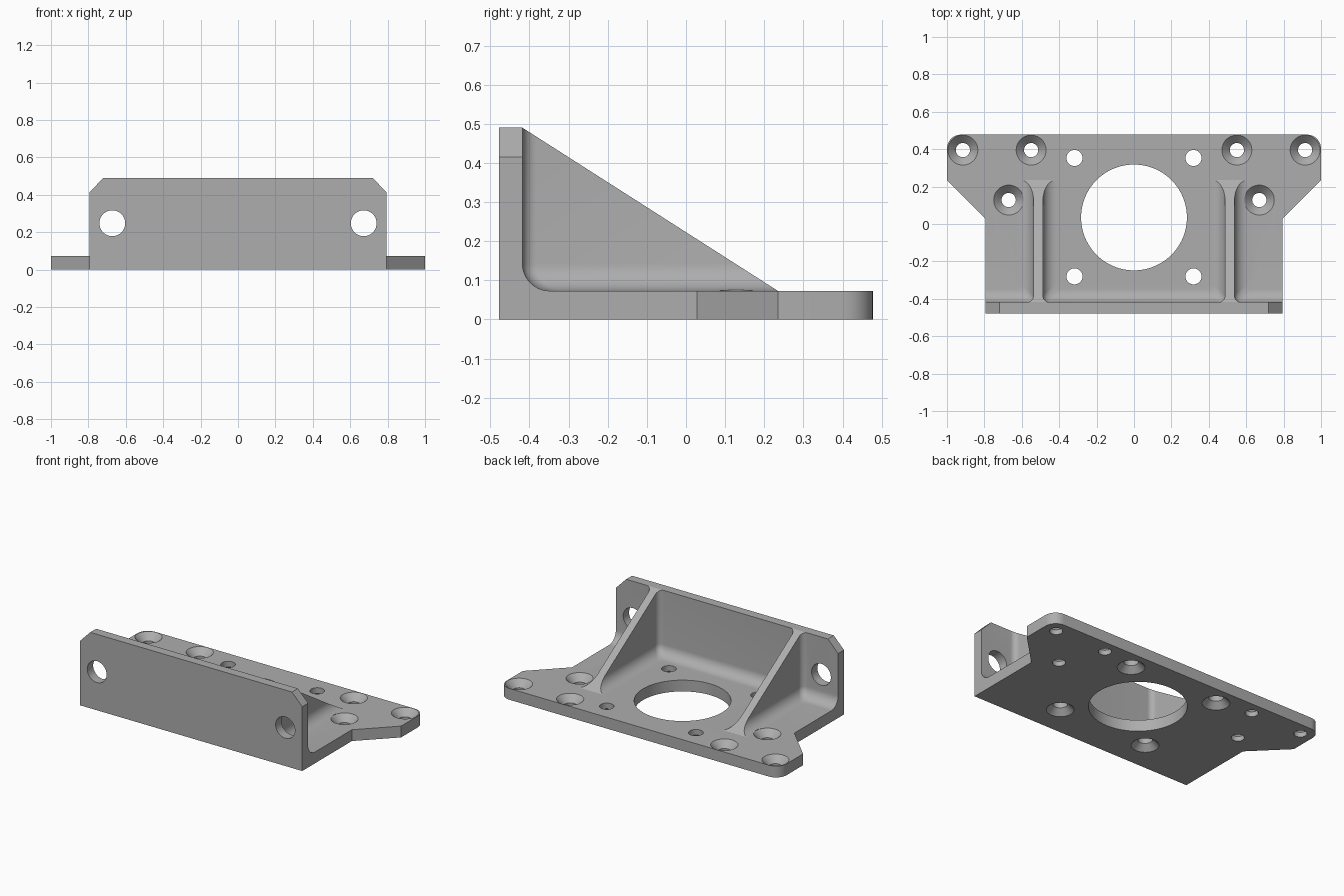
import bpy, bmesh
from math import sin, cos, pi, radians
from mathutils import Matrix, Vector

cube = bpy.data.objects.get("Cube")
if cube:
    bpy.data.objects.remove(cube, do_unlink=True)

PLATE, TOP, FRONT, BACK, HALF = 0.073, 0.49, -0.478, 0.478, 0.793
WALL_IN, RIB_END, FILLET, CORNER = -0.418, 0.235, 0.07, 0.035

grey = bpy.data.materials.new("plain grey")
grey.use_nodes = True
grey.diffuse_color = (0.42, 0.42, 0.42, 1)
grey.node_tree.nodes["Principled BSDF"].inputs["Base Color"].default_value = grey.diffuse_color


def make_object(name, bm):
    bmesh.ops.recalc_face_normals(bm, faces=bm.faces[:])
    mesh = bpy.data.meshes.new(name)
    bm.to_mesh(mesh)
    bm.free()
    mesh.materials.append(grey)
    obj = bpy.data.objects.new(name, mesh)
    bpy.context.collection.objects.link(obj)
    return obj


def loft(bm, rings):
    """Skin a stack of equal-length point rings and cap both ends."""
    rows = [[bm.verts.new(p) for p in ring] for ring in rings]
    n = len(rows[0])
    for a, b in zip(rows, rows[1:]):
        for i in range(n):
            j = (i + 1) % n
            bm.faces.new((a[i], a[j], b[j], b[i]))
    bm.faces.new(rows[0][::-1])
    bm.faces.new(rows[-1])


def lathe(bm, profile, matrix, sides=48):
    """Round cutter from (radius, height) pairs."""
    loft(bm, [[matrix @ Vector((r * cos(2 * pi * i / sides), r * sin(2 * pi * i / sides), h))
               for i in range(sides)] for r, h in profile])


def rounded_rect(x0, x1, y0, y1, r, z, steps=8):
    centres = [(x1 - r, y1 - r), (x0 + r, y1 - r), (x0 + r, y0 + r), (x1 - r, y0 + r)]
    return [(cx + r * cos(a), cy + r * sin(a), z)
            for q, (cx, cy) in enumerate(centres)
            for a in [(q + k / steps) * pi / 2 for k in range(steps + 1)]]


def pocket(bm, x0, x1, steps=10):
    """Milled pocket with a rounded floor edge, open to the back."""
    rings = []
    for k in range(steps + 1):
        t = k / steps * pi / 2
        inset, z = FILLET * (1 - sin(t)), PLATE + FILLET * (1 - cos(t))
        rings.append(rounded_rect(x0 + inset, x1 - inset, WALL_IN + inset, 1.2, CORNER, z))
    rings.append([(x, y, 1) for x, y, z in rings[-1]])
    loft(bm, rings)


def boolean(target, tool, operation):
    mod = target.modifiers.new(operation, 'BOOLEAN')
    mod.operation, mod.solver, mod.object = operation, 'EXACT', tool
    bpy.ops.object.select_all(action='DESELECT')
    bpy.context.view_layer.objects.active = target
    target.select_set(True)
    bpy.ops.object.modifier_apply(modifier=mod.name)
    bpy.data.objects.remove(tool, do_unlink=True)


# Upright wall and rib stock: side profile pushed across the width
bm = bmesh.new()
side = [(FRONT, 0), (FRONT, TOP), (WALL_IN, TOP), (RIB_END, PLATE), (RIB_END, 0)]
loft(bm, [[(x, y, z) for y, z in side] for x in (-HALF, HALF)])
for s in (-1, 1):  # clipped top corners
    cut = bmesh.ops.bisect_plane(bm, geom=bm.verts[:] + bm.edges[:] + bm.faces[:],
                                 plane_co=(s * HALF, 0, 0.415), plane_no=(s * 0.075, 0, 0.073),
                                 clear_outer=True)
    bmesh.ops.holes_fill(bm, edges=[e for e in bm.edges if e.is_boundary])
bracket = make_object("mounting_bracket", bm)

# Pockets either side of the two ribs
for x0, x1 in ((-0.487, 0.487), (0.537, 1.5), (-1.5, -0.537)):
    bm = bmesh.new()
    pocket(bm, x0, x1)
    boolean(bracket, make_object("pocket_cutter", bm), 'DIFFERENCE')

# Base plate with flared, rounded ears
R = 0.075
half = [(HALF, FRONT), (HALF, 0.028), (1, RIB_END)]
half += [(1 - R + R * cos(k * pi / 16), BACK - R + R * sin(k * pi / 16)) for k in range(9)]
outline = half + [(-x, y) for x, y in reversed(half)]
bm = bmesh.new()
loft(bm, [[(x, y, z) for x, y in outline] for z in (0, PLATE)])
boolean(bracket, make_object("base_plate", bm), 'UNION')

# Centre bore, countersunk holes from above and below, wall holes
LOW, HIGH = -0.1, 0.2
bm = bmesh.new()
lathe(bm, [(0.283, LOW), (0.283, HIGH)], Matrix.Translation((0, 0.035, 0)), 96)
for s in (-1, 1):
    for x, y in ((0.915, 0.395), (0.55, 0.395), (0.67, 0.128)):
        lathe(bm, [(0.038, LOW), (0.038, 0.031), (0.08, PLATE), (0.08, HIGH)],
              Matrix.Translation((s * x, y, 0)))
    for y in (0.353, -0.28):
        lathe(bm, [(0.08, LOW), (0.08, 0), (0.043, 0.037), (0.043, HIGH)],
              Matrix.Translation((s * 0.318, y, 0)))
    lathe(bm, [(0.069, LOW), (0.069, -LOW)],
          Matrix.Translation((s * 0.672, FRONT, 0.248)) @ Matrix.Rotation(pi / 2, 4, 'X'))
boolean(bracket, make_object("hole_cutter", bm), 'DIFFERENCE')

bpy.ops.object.shade_smooth_by_angle(angle=radians(30))
